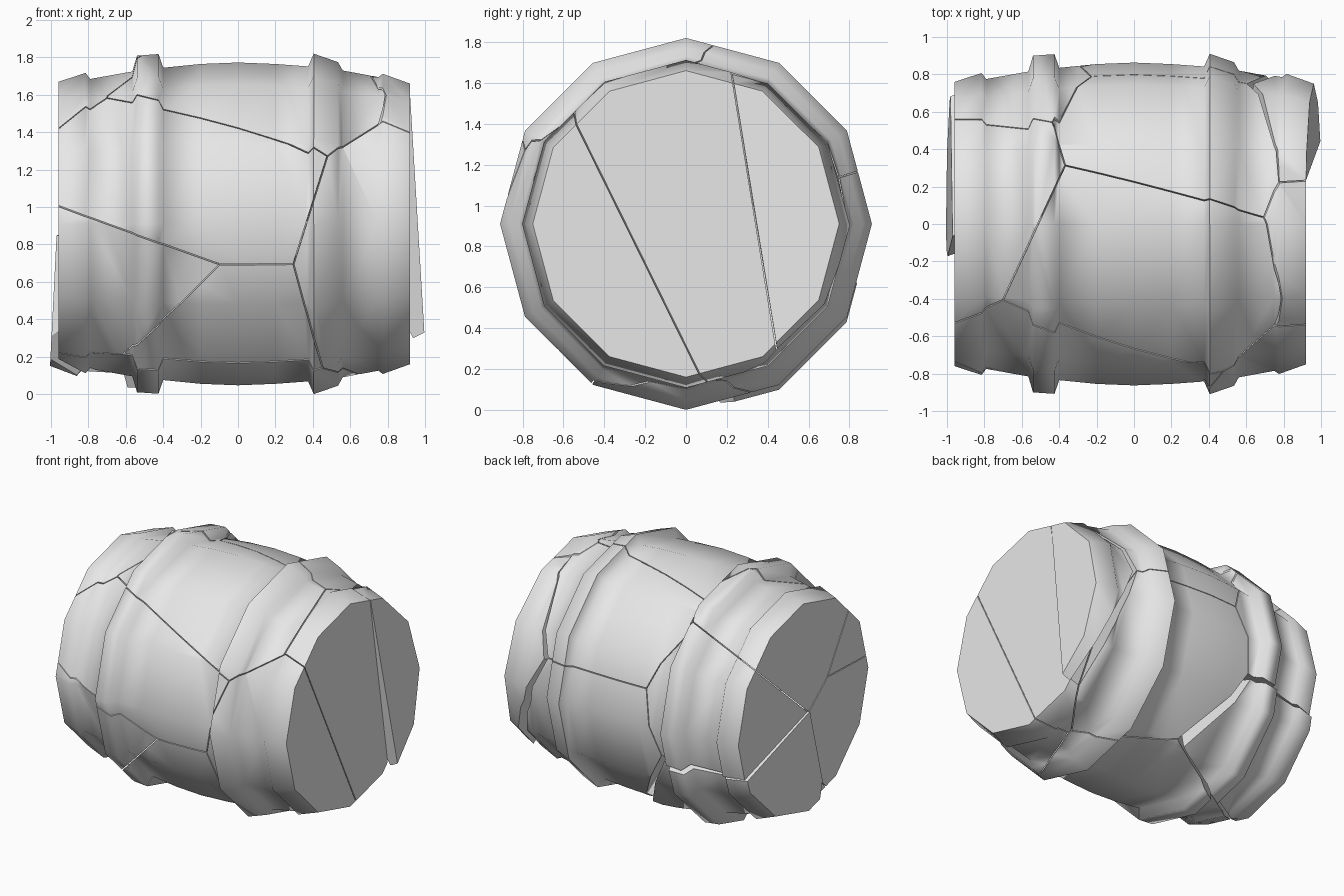
import bpy, bmesh, math
from mathutils import Vector, Matrix

if "Cube" in bpy.data.objects:
    bpy.data.objects.remove(bpy.data.objects["Cube"])

SIDES = 12
AXIS_Z = 0.91
GAP = 0.003

grey = bpy.data.materials.new("plain_grey")
grey.diffuse_color = (0.8, 0.8, 0.8, 1)
grey.use_nodes = True
grey.node_tree.nodes["Principled BSDF"].inputs["Base Color"].default_value = grey.diffuse_color

# Barrel outline: (position along x, radius), with raised hoops
profile = [(-0.96, 0.76), (-0.815, 0.807), (-0.79, 0.775), (-0.565, 0.815),
           (-0.54, 0.90), (-0.425, 0.908), (-0.40, 0.835), (-0.2, 0.855),
           (0.0, 0.863), (0.2, 0.855), (0.375, 0.842), (0.405, 0.91),
           (0.535, 0.865), (0.56, 0.82), (0.75, 0.785), (0.775, 0.802),
           (0.92, 0.75)]

# One centre for each broken chunk
chunks = {
    "front_chunk": (-0.27, -0.67, 1.06),
    "top_chunk": (0.01, -0.26, 1.62),
    "top_back_chunk": (0.23, 0.56, 1.43),
    "top_left_chunk": (-1.05, 0.23, 1.62),
    "back_left_chunk": (-0.80, 0.73, 1.05),
    "front_right_chunk": (0.97, -0.67, 0.67),
    "lower_front_chunk": (-0.27, -0.62, 0.35),
    "lower_left_chunk": (-0.46, -0.65, 0.53),
    "right_middle_chunk": (1.07, 0.10, 1.05),
    "right_back_chunk": (1.07, 0.53, 1.12),
    "back_chunk": (0.23, 0.755, 0.79),
    "bottom_chunk": (-0.27, -0.19, 0.09),
    "bottom_back_chunk": (-0.70, 0.50, 0.30),
}

# Loosened chunks: hinge point and tilt about the y axis
loose = {
    "right_back_chunk": (Vector((0.92, 0, 1.6)), -0.06),
    "bottom_back_chunk": (Vector((-0.96, 0, 1.05)), 0.05),
}


def barrel_solid():
    """Solid lathed barrel lying along x."""
    bm = bmesh.new()
    rings = []
    for x, r in profile:
        rings.append([bm.verts.new((x, r * math.sin(a), AXIS_Z + r * math.cos(a)))
                      for a in (2 * math.pi * i / SIDES for i in range(SIDES))])
    for a, b in zip(rings, rings[1:]):
        for i in range(SIDES):
            j = (i + 1) % SIDES
            bm.faces.new((a[i], a[j], b[j], b[i])).smooth = True
    bm.faces.new(rings[0])
    bm.faces.new(rings[-1])
    bmesh.ops.recalc_face_normals(bm, faces=bm.faces[:])
    return bm


def cut(bm, point, normal):
    """Remove everything on the normal side and close the cut flat."""
    bmesh.ops.bisect_plane(bm, geom=bm.verts[:] + bm.edges[:] + bm.faces[:],
                           dist=1e-5, plane_co=point, plane_no=normal,
                           clear_outer=True)
    rim = [e for e in bm.edges if e.is_boundary]
    if rim:
        for f in bmesh.ops.holes_fill(bm, edges=rim, sides=0)["faces"]:
            f.smooth = False


def make_chunk(name, centre):
    bm = barrel_solid()
    centre = Vector(centre)
    for other, pos in chunks.items():
        if other != name and bm.faces:
            normal = (Vector(pos) - centre).normalized()
            middle = (Vector(pos) + centre) / 2
            cut(bm, middle - normal * GAP, normal)
    if not bm.faces:
        bm.free()
        return
    bmesh.ops.recalc_face_normals(bm, faces=bm.faces[:])
    # Crisp edges around heads and breaks, soft around the staves
    for e in bm.edges:
        e.smooth = (len(e.link_faces) == 2 and all(f.smooth for f in e.link_faces)
                    and e.calc_face_angle(0) < math.radians(76))
    if name in loose:
        hinge, angle = loose[name]
        turn = (Matrix.Translation(hinge) @ Matrix.Rotation(angle, 4, 'Y')
                @ Matrix.Translation(-hinge))
        bmesh.ops.transform(bm, matrix=turn, verts=bm.verts[:])
    mesh = bpy.data.meshes.new(name)
    bm.to_mesh(mesh)
    bm.free()
    mesh.materials.append(grey)
    bpy.context.collection.objects.link(bpy.data.objects.new(name, mesh))


for chunk_name, chunk_centre in chunks.items():
    make_chunk(chunk_name, chunk_centre)
